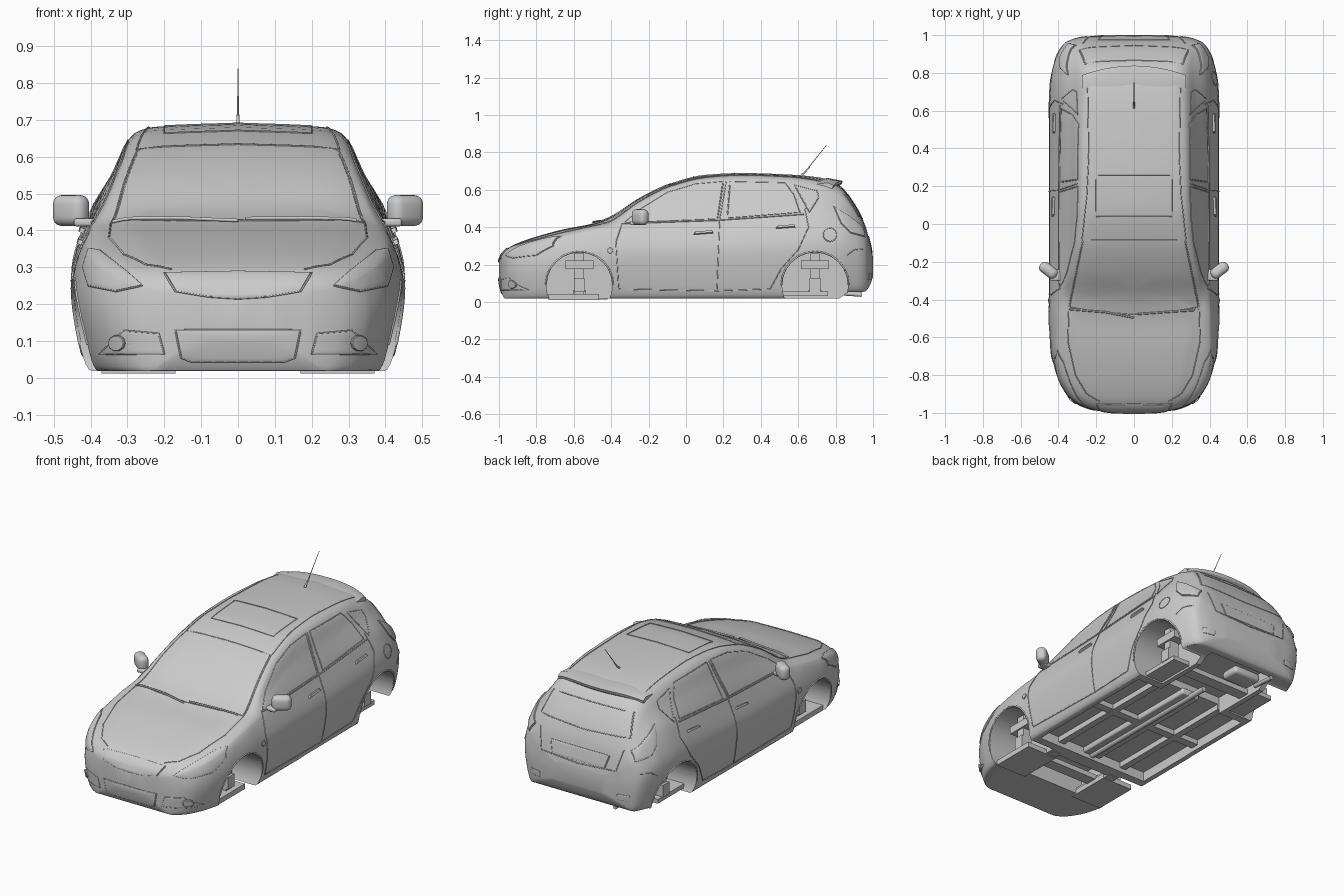
import bpy, bmesh, math
from mathutils import Vector, Matrix
from mathutils.bvhtree import BVHTree

if "Cube" in bpy.data.objects:
    bpy.data.objects.remove(bpy.data.objects["Cube"])


def finish(name, bm, mirror=False):
    bmesh.ops.recalc_face_normals(bm, faces=bm.faces)
    me = bpy.data.meshes.new(name)
    bm.to_mesh(me)
    bm.free()
    ob = bpy.data.objects.new(name, me)
    bpy.context.collection.objects.link(ob)
    if mirror:
        ob.modifiers.new("Mirror", 'MIRROR').use_mirror_merge = False
    return ob


def loft(name, rings, mirror=False, cap_start=True):
    bm = bmesh.new()
    vs = [[bm.verts.new(p) for p in r] for r in rings]
    n = len(vs[0])
    for a, b in zip(vs, vs[1:]):
        for i in range(n):
            bm.faces.new((a[i], a[(i + 1) % n], b[(i + 1) % n], b[i]))
    if cap_start:
        bm.faces.new(vs[0])
    bm.faces.new(vs[-1])
    return finish(name, bm, mirror)


def box(name, centre, size, bevel=0, rot=0, mirror=False):
    bm = bmesh.new()
    m = Matrix.Translation(centre) @ Matrix.Rotation(rot, 4, 'Z') @ Matrix.Diagonal((*size, 1))
    bmesh.ops.create_cube(bm, size=1, matrix=m)
    if bevel:
        bmesh.ops.bevel(bm, geom=bm.edges[:], offset=bevel, segments=4, profile=0.5, affect='EDGES')
    return finish(name, bm, mirror)


def rod(name, a, b, r1, r2=None, mirror=False, seg=32):
    a, b = Vector(a), Vector(b)
    bm = bmesh.new()
    m = Matrix.Translation((a + b) / 2) @ (b - a).to_track_quat('Z', 'Y').to_matrix().to_4x4()
    bmesh.ops.create_cone(bm, cap_ends=True, segments=seg, radius1=r1, radius2=r1 if r2 is None else r2,
                          depth=(b - a).length, matrix=m)
    return finish(name, bm, mirror)


def smooth_path(ts, pts, sub):
    """Overshoot-free cubic through the points."""
    k, dim = len(ts), len(pts[0])
    d = [[(pts[i + 1][c] - pts[i][c]) / (ts[i + 1] - ts[i]) for c in range(dim)] for i in range(k - 1)]
    tang = [d[0]] + [[2 * p * q / (p + q) if p * q > 0 else 0 for p, q in zip(d[i - 1], d[i])]
                     for i in range(1, k - 1)] + [d[-1]]
    out = []
    for i in range(k - 1):
        h = ts[i + 1] - ts[i]
        for j in range(sub):
            u = j / sub
            out.append([(2*u**3 - 3*u*u + 1) * pts[i][c] + (u**3 - 2*u*u + u) * h * tang[i][c]
                        + (3*u*u - 2*u**3) * pts[i + 1][c] + (u**3 - u*u) * h * tang[i + 1][c]
                        for c in range(dim)])
    return out + [list(pts[-1])]


# Body stations: y, top z, half width, belt half width, belt z, roof/hood edge half width, edge z
STATIONS = [
    (-1.00, .225, .11, .10, .205, .06, .22), (-.985, .258, .215, .20, .23, .15, .253),
    (-.95, .29, .305, .285, .25, .21, .283), (-.90, .315, .36, .335, .275, .26, .305),
    (-.80, .35, .41, .385, .31, .30, .336), (-.65, .39, .442, .41, .35, .33, .375),
    (-.50, .42, .45, .41, .38, .355, .405), (-.40, .458, .45, .405, .395, .358, .425),
    (-.25, .555, .45, .403, .41, .328, .527), (-.08, .635, .45, .402, .415, .298, .610),
    (.10, .68, .45, .402, .42, .285, .652), (.30, .69, .45, .402, .43, .28, .664),
    (.55, .682, .45, .40, .445, .275, .655), (.72, .665, .445, .395, .455, .268, .632),
    (.82, .625, .432, .38, .45, .268, .59), (.90, .525, .405, .36, .41, .28, .497),
    (.96, .405, .365, .335, .345, .27, .385), (.985, .31, .30, .27, .28, .24, .30),
    (1.00, .24, .18, .16, .225, .12, .235)]


def section(y, zt, w, wb, zbelt, we, ze):
    if y < 0:
        zb = .018 + .09 * max(0, 1 - (1 + y) / .035) ** 2
    else:
        zb = .02 + .035 * min(1, max(0, (y - .82) / .05)) + .08 * max(0, 1 - (1 - y) / .05) ** 2
    dz = zbelt - zb
    pts = [(0, zb), (.88 * w, zb), (.955 * w, zb + .2 * dz), (w, zb + .62 * dz), (wb, zbelt),
           (.55 * we + .45 * wb, .55 * ze + .45 * zbelt + .006),
           (we, ze), (.80 * we, ze + .66 * (zt - ze)), (0, zt)]
    ts = [0]
    for p, q in zip(pts, pts[1:]):
        ts.append(ts[-1] + math.dist(p, q))
    half = smooth_path(ts, pts, 5)
    return [(x, y, z) for x, z in half] + [(-x, y, z) for x, z in half[-2:0:-1]]


body = loft("body_shell", [section(*s) for s in smooth_path([s[0] for s in STATIONS], STATIONS, 5)])
bvh = BVHTree.FromPolygons([v.co for v in body.data.vertices], [p.vertices for p in body.data.polygons])

# Cut wheel wells and underside recesses
cutters = [rod("well_cutter", (s * .24, y, .09), (s * .7, y, .09), .176, seg=64)
           for s in (-1, 1) for y in (-.57, .69)]
cutters += [box("floor_cutter", (0, .06, 0), (.74, .84, .15)),
            box("rear_floor_cutter", (0, .70, 0), (.42, .44, .24)),
            box("engine_bay_cutter", (0, -.57, 0), (.42, .26, .30))]
bpy.context.view_layer.objects.active = body
for c in cutters:
    m = body.modifiers.new("Cut", 'BOOLEAN')
    m.operation, m.object, m.solver = 'DIFFERENCE', c, 'EXACT'
    bpy.ops.object.modifier_apply(modifier=m.name)
    bpy.data.objects.remove(c)

VIEWS = {'side': (lambda a, b: (2, a, b), (-1, 0, 0)), 'front': (lambda a, b: (a, -2, b), (0, 1, 0)),
         'back': (lambda a, b: (a, 2, b), (0, -1, 0)), 'top': (lambda a, b: (a, b, 2), (0, 0, -1))}


def project(view, a, b, lift):
    place, d = VIEWS[view]
    o, d = Vector(place(a, b)), Vector(d)
    loc, nor = bvh.ray_cast(o, d)[:2]
    if loc is None:
        loc, nor = bvh.find_nearest(o + d * 1.2)[:2]
    return loc + (nor if nor.dot(d) < 0 else -nor) * lift


def dense(pts, closed, n=8):
    ends = pts[1:] + (pts[:1] if closed else [])
    out = [(p[0] + (q[0] - p[0]) * i / n, p[1] + (q[1] - p[1]) * i / n)
           for p, q in zip(pts, ends) for i in range(n)]
    return out if closed else out + [pts[-1]]


def seam(name, view, pts, closed=False, mirror=True, r=.0025, lift=.001):
    path = [project(view, a, b, lift) for a, b in dense(pts, closed)]
    cu = bpy.data.curves.new(name, 'CURVE')
    cu.dimensions, cu.bevel_depth, cu.bevel_resolution = '3D', r, 1
    sp = cu.splines.new('POLY')
    sp.points.add(len(path) - 1)
    for p, co in zip(sp.points, path):
        p.co = (*co, 1)
    sp.use_cyclic_u = closed
    ob = bpy.data.objects.new(name, cu)
    bpy.context.collection.objects.link(ob)
    if mirror:
        ob.modifiers.new("Mirror", 'MIRROR').use_mirror_merge = False


def patch(name, view, pts, h=.003, mirror=True, frame=True):
    ring = dense(pts, True)
    ca, cb = (sum(p[i] for p in ring) / len(ring) for i in (0, 1))
    loft(name, [[project(view, ca + (a - ca) * s, cb + (b - cb) * s, l) for a, b in ring]
                for s, l in ((1, -.004), (.98, h * .8), (.9, h), (.7, h), (.5, h), (.3, h), (.05, h))],
         mirror, cap_start=False)
    if frame:
        seam(name + "_frame", view, pts, True, mirror)


def circle(a, b, r, n=10):
    return [(a + r * math.cos(2 * math.pi * i / n), b + r * math.sin(2 * math.pi * i / n)) for i in range(n)]


# Glass
patch("windscreen", 'top', [(-.345, -.44), (-.2, -.465), (0, -.48), (.2, -.465), (.345, -.44), (.272, -.085),
                            (-.272, -.085)], .002, False)
patch("front_door_window", 'side', [(-.33, .425), (-.25, .495), (-.1, .587), (.05, .632), (.2, .645), (.17, .445)], .002)
patch("rear_door_window", 'side', [(.235, .645), (.53, .638), (.58, .57), (.61, .48), (.22, .45)], .002)
patch("quarter_window", 'side', [(.58, .625), (.70, .595), (.71, .56), (.66, .48)], .002)
patch("rear_window", 'back', [(-.26, .575), (.26, .575), (.29, .46), (0, .445), (-.29, .46)], .002, False)
seam("sunroof_gap", 'top', [(-.2, .04), (.2, .04), (.2, .26), (-.2, .26)], True, False)
seam("roof_channel", 'top', [(.275, -.08), (.25, .15), (.24, .35), (.245, .72)])

# Lamps, grilles and bumper details
patch("headlamp", 'front', [(.26, .25), (.33, .235), (.405, .25), (.42, .30), (.405, .35), (.375, .345), (.30, .285)], .006)
patch("upper_grille", 'front', [(-.2, .284), (0, .288), (.2, .284), (.17, .235), (.08, .22), (0, .215), (-.08, .22),
                                (-.17, .235)], .005, False)
patch("lower_grille", 'front', [(-.17, .13), (.17, .13), (.155, .055), (.13, .045), (-.13, .045), (-.155, .055)],
      .004, False)
patch("fog_lamp_surround", 'front', [(.2, .065), (.215, .12), (.31, .128), (.375, .065)], .003)
patch("fog_lamp", 'front', circle(.325, .095, .022), .010, frame=False)
patch("tail_lamp", 'side', [(.79, .51), (.87, .46), (.945, .40), (.955, .35), (.88, .37), (.83, .42)], .008)
patch("plate_panel", 'back', [(-.19, .35), (.19, .35), (.17, .28), (-.17, .28)], .004, False)
patch("rear_reflector", 'back', [(.25, .15), (.32, .15), (.32, .12), (.25, .12)], .004)

# Panel gaps
seam("tailgate_gap", 'back', [(.27, .40), (.24, .28), (0, .265)])
seam("bumper_gap", 'side', [(.86, .25), (.90, .28), (.95, .285)])
seam("hood_gap", 'top', [(.345, -.45), (.35, -.62), (.31, -.80), (.25, -.90), (.18, -.94)])
seam("front_door_gap", 'side', [(-.34, .425), (-.375, .32), (-.36, .07), (.165, .06), (.18, .44), (.215, .645)])
seam("rear_door_gap", 'side', [(.165, .06), (.45, .07), (.51, .18), (.60, .28), (.655, .40), (.635, .50)])
seam("belt_trim", 'side', [(-.34, .42), (.17, .438), (.63, .47)], r=.004)
for y in (-.57, .69):
    seam("wheel_arch_lip", 'side', [(y + .18 * math.cos(t), .09 + .18 * math.sin(t))
                                    for t in (math.pi * i / 12 for i in range(13))], r=.005, lift=-.001)

# Handles, fuel cap, side repeaters, wipers
patch("front_door_handle", 'side', [(.04, .36), (.05, .372), (.14, .38), (.145, .368)], .013, frame=False)
patch("rear_door_handle", 'side', [(.48, .392), (.49, .404), (.58, .412), (.585, .40)], .013, frame=False)
patch("side_repeater", 'side', circle(-.405, .275, .016), .005, frame=False)
patch("fuel_cap", 'side', circle(.77, .36, .036, 16), .002, False)
seam("left_wiper", 'top', [(-.34, -.45), (-.15, -.465), (0, -.495)], False, False, .005, .006)
seam("right_wiper", 'top', [(.02, -.475), (.16, -.465), (.32, -.455)], False, False, .005, .006)

# Spoiler
rings = []
for i in range(25):
    u = i / 12 - 1
    x, y1, dz = .275 * u, .838 - .05 * u * u, -.025 * u ** 4
    rings.append([(x, .69, .655 + dz), (x, .76, .663 + dz), (x, y1, .648 + dz), (x, y1 - .005, .632 + dz),
                  (x, y1 - .03, .612 + dz), (x, .75, .60 + dz)])
loft("rear_spoiler", rings)

# Mirrors and antenna
box("door_mirror", (.453, -.245, .454), (.105, .06, .085), .026, .65, True)
box("mirror_stalk", (.415, -.27, .422), (.06, .06, .022), .008, 0, True)
rod("antenna_base", (0, .615, .675), (0, .66, .72), .006, .003, seg=12)
rod("antenna_mast", (0, .64, .70), (0, .75, .838), .0025, .0015, seg=8)

# Suspension and underside
for end, y in (("front", -.57), ("rear", .69)):
    box(end + "_strut", (.31, y, .15), (.06, .05, .22), mirror=True)
    box(end + "_strut_bracket", (.31, y, .20), (.08, .15, .045), mirror=True)
    box(end + "_hub", (.33, y, .09), (.05, .06, .07), mirror=True)
    box(end + "_axle_beam", (0, y, .05), (.62, .07, .03))
box("front_control_arm", (.27, -.60, .027), (.20, .27, .03), mirror=True)
box("rear_trailing_arm", (.29, .63, .045), (.12, .26, .025), mirror=True)
box("subframe_rail", (.20, -.57, .035), (.05, .30, .04), mirror=True)
box("centre_tunnel", (0, .06, .065), (.12, .86, .04), .01)
box("floor_rail", (.22, .06, .06), (.04, .84, .035), mirror=True)
box("floor_crossbeam", (0, .08, .06), (.74, .05, .03))
rod("exhaust_pipe", (0, -.40, .045), (0, .60, .045), .016, seg=16)
box("exhaust_silencer", (-.10, .80, .07), (.18, .12, .05), .02)
rod("exhaust_tip", (-.2, .80, .05), (-.2, .94, .04), .012, seg=16)

# Smooth shading with sharp creases kept
bpy.ops.object.select_all(action='DESELECT')
for ob in bpy.context.scene.objects:
    ob.select_set(ob.type == 'MESH')
bpy.context.view_layer.objects.active = body
bpy.ops.object.shade_smooth_by_angle(angle=math.radians(32))
